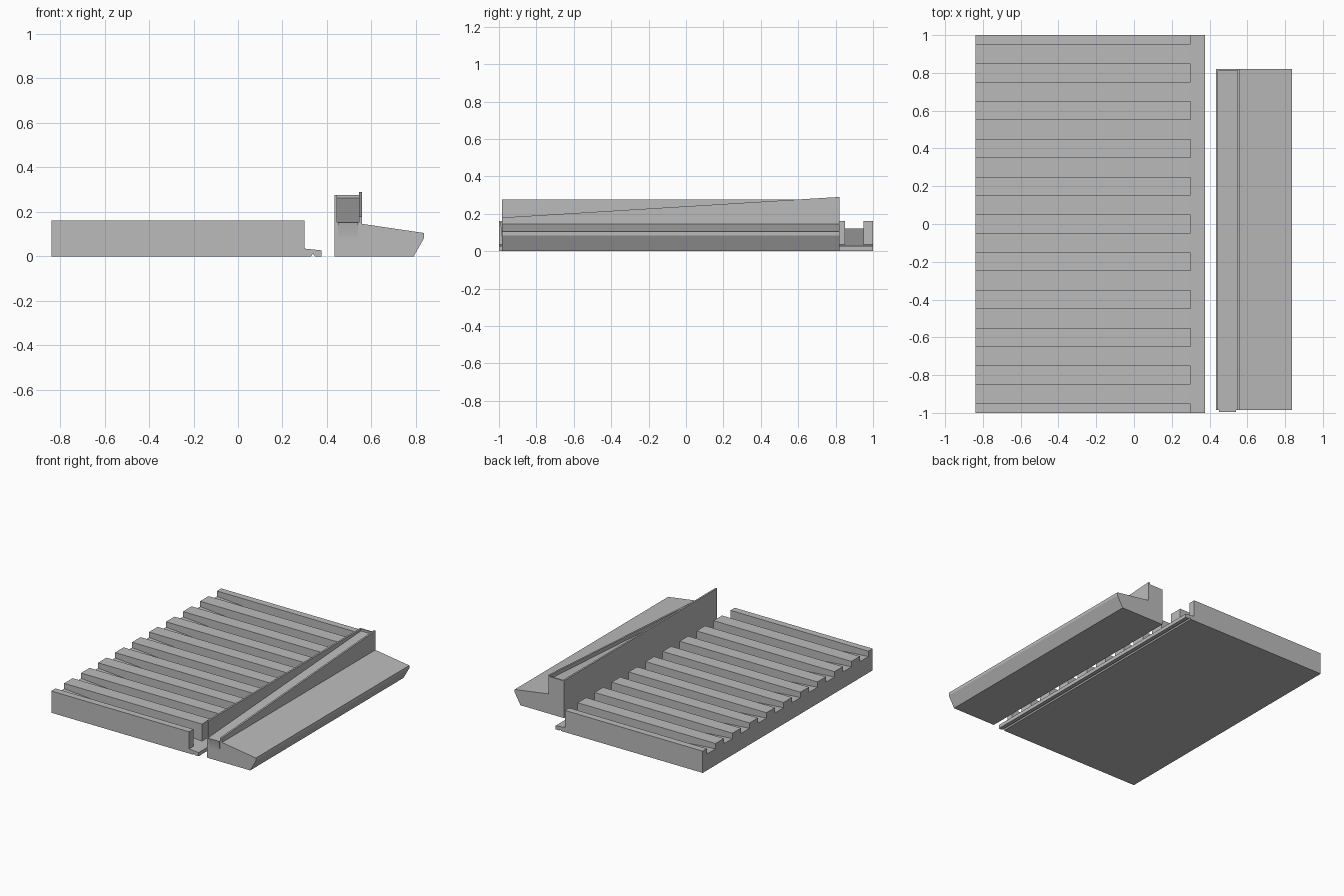
import bpy, bmesh, math

if "Cube" in bpy.data.objects:
    bpy.data.objects.remove(bpy.data.objects["Cube"])

grey = bpy.data.materials.new("plain_grey")
grey.diffuse_color = (0.5, 0.5, 0.5, 1)
grey.use_nodes = True
grey.node_tree.nodes["Principled BSDF"].inputs["Base Color"].default_value = grey.diffuse_color


def finish(bm, name, smooth=False):
    bmesh.ops.dissolve_limit(bm, angle_limit=0.002, verts=bm.verts, edges=bm.edges)
    bmesh.ops.recalc_face_normals(bm, faces=bm.faces)
    mesh = bpy.data.meshes.new(name)
    bm.to_mesh(mesh)
    bm.free()
    mesh.materials.append(grey)
    obj = bpy.data.objects.new(name, mesh)
    bpy.context.collection.objects.link(obj)
    if smooth:
        bpy.context.view_layer.objects.active = obj
        obj.select_set(True)
        bpy.ops.object.shade_smooth_by_angle(angle=math.radians(30))
        obj.select_set(False)
    return obj


def loft(start, end):
    """Solid between two matching rings of 3D points."""
    bm = bmesh.new()
    a = [bm.verts.new(p) for p in start]
    b = [bm.verts.new(p) for p in end]
    n = len(a)
    bm.faces.new(a)
    bm.faces.new(b[::-1])
    for i in range(n):
        j = (i + 1) % n
        bm.faces.new((a[i], b[i], b[j], a[j]))
    bmesh.ops.recalc_face_normals(bm, faces=bm.faces)
    return bm


# Ribbed tray: sloping floor, thin drip lip with a small groove underneath
LEFT, RIB_END, RIB_TOP = -0.838, 0.298, 0.162
profile = [(LEFT, 0), (0.328, 0), (0.337, 0.012), (0.346, 0), (0.375, 0),
           (0.375, 0.027), (RIB_END, 0.035), (LEFT, 0.122)]
bm = loft([(x, -1, z) for x, z in profile], [(x, 1, z) for x, z in profile])

# Split the floor into strips and raise every second one as a rib
for i in range(20):
    bmesh.ops.bisect_plane(bm, geom=bm.verts[:] + bm.edges[:] + bm.faces[:],
                           plane_co=(0, -0.95 + 0.1 * i, 0), plane_no=(0, 1, 0))
ribs = []
for f in bm.faces:
    c = f.calc_center_median()
    if f.normal.z > 0.5 and c.x < 0 and math.floor((c.y + 1.05) / 0.1 + 1e-4) % 2 == 0:
        ribs.append(f)
raised = bmesh.ops.extrude_face_region(bm, geom=ribs)["geom"]
for v in raised:
    if isinstance(v, bmesh.types.BMVert):
        v.co.z = RIB_TOP
finish(bm, "ribbed_tray")

# Gutter: tall wall, sloping trough, rising fin and outer ramp
FRONT, BACK = -0.985, 0.82


def gutter_ring(y, floor, fin):
    pts = [(0.433, 0), (0.79, 0), (0.837, 0.083), (0.837, 0.105), (0.558, 0.146),
           (0.558, fin), (0.545, fin), (0.545, floor), (0.446, floor),
           (0.446, 0.277), (0.433, 0.277)]
    return [(x, y, z) for x, z in pts]


finish(loft(gutter_ring(FRONT, 0.153, 0.18), gutter_ring(BACK, 0.262, 0.29)), "gutter")

# Closing wall at the high end of the trough
ring = [(0.81, 0.2614), (0.82, 0.262), (0.82, 0.277), (0.81, 0.277)]
finish(loft([(0.446, y, z) for y, z in ring], [(0.545, y, z) for y, z in ring]),
       "trough_end_wall")

# Curved spout under the low end of the trough
ring = [(FRONT, 0.153)]
for i in range(9):
    t = i / 8
    ring.append((FRONT - 0.009 * (1 - math.sin(t * math.pi / 2)), 0.153 - 0.077 * t))
finish(loft([(0.45, y, z) for y, z in ring], [(0.54, y, z) for y, z in ring]),
       "spout", smooth=True)
